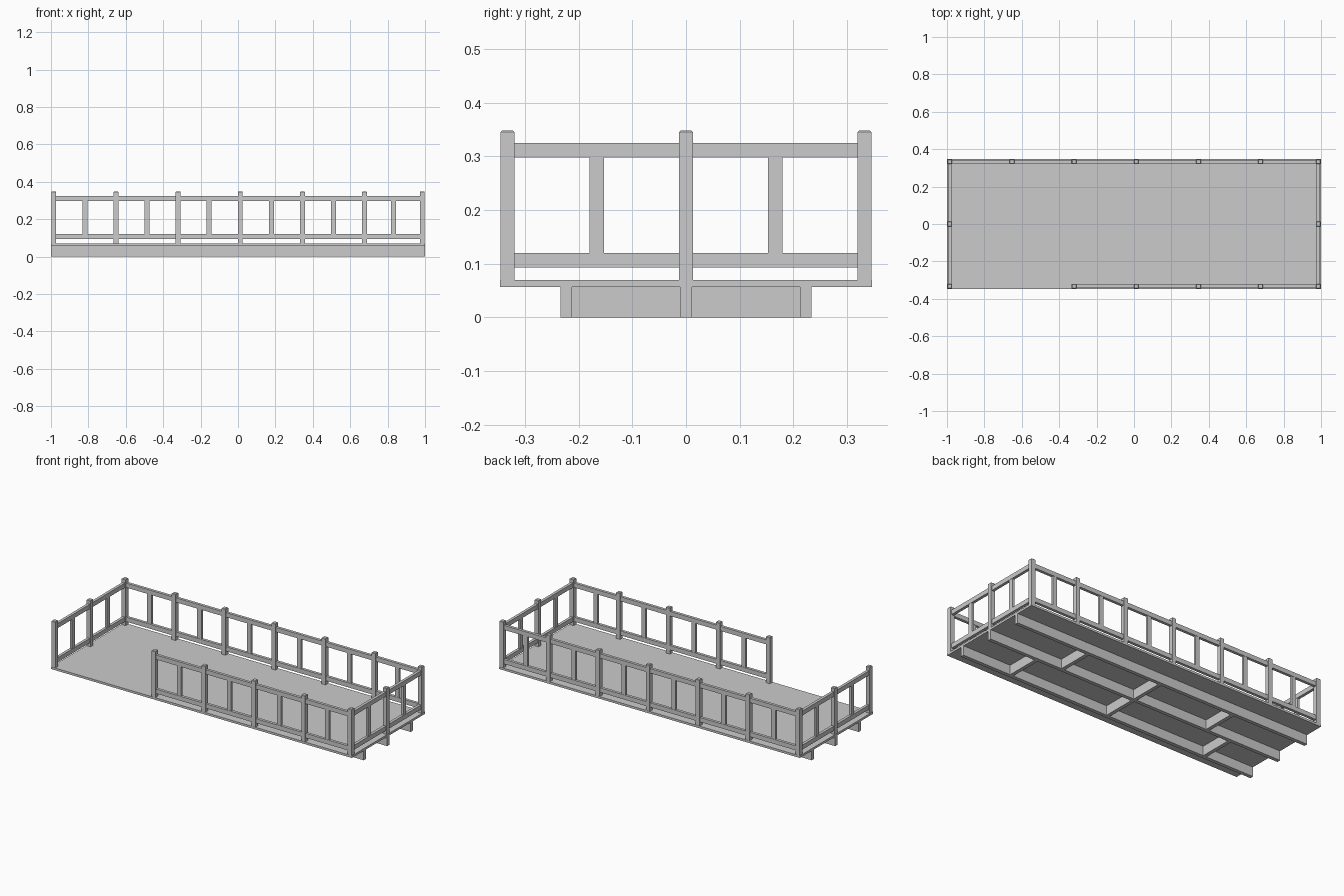
import bpy, bmesh

if "Cube" in bpy.data.objects:
    bpy.data.objects.remove(bpy.data.objects["Cube"])

DECK_TOP = 0.07
DECK_BOTTOM = 0.057
EDGE_X, EDGE_Y = 0.985, 0.333


def box(name, x, y, z, chamfer_top=0.0):
    """Box from (min, max) ranges, optionally with chamfered top edges."""
    bm = bmesh.new()
    bmesh.ops.create_cube(bm, size=1)
    for v in bm.verts:
        for i, (lo, hi) in enumerate((x, y, z)):
            v.co[i] = hi if v.co[i] > 0 else lo
    if chamfer_top:
        edges = [e for e in bm.edges if all(v.co.z > z[1] - 1e-4 for v in e.verts)]
        bmesh.ops.bevel(bm, geom=edges, offset=chamfer_top, segments=1, affect='EDGES')
    mesh = bpy.data.meshes.new(name)
    bm.to_mesh(mesh)
    bm.free()
    obj = bpy.data.objects.new(name, mesh)
    bpy.context.collection.objects.link(obj)
    return obj


def around(c, size):
    return (c - size / 2, c + size / 2)


def post(x, y):
    box("railing_post", around(x, 0.026), around(y, 0.026), (DECK_TOP, 0.348), 0.003)


def railing(name, stops, fixed, along_x):
    """Two rails and one baluster in the middle of each bay."""
    def place(part, span, depth, z):
        across = around(fixed, depth)
        box(name + part, *((span, across) if along_x else (across, span)), z)
    ends = (stops[0], stops[-1])
    place("_top_rail", ends, 0.017, (0.298, 0.325))
    place("_bottom_rail", ends, 0.017, (0.093, 0.12))
    for a, b in zip(stops, stops[1:]):
        place("_baluster", around((a + b) / 2, 0.027), 0.014, (0.12, 0.298))


# Deck platform
box("deck", (-1, 1), (-0.347, 0.347), (DECK_BOTTOM, DECK_TOP))

# Long beams and staggered cross blocks under the deck
for y in (-0.223, 0, 0.223):
    box("floor_beam", (-1, 1), around(y, 0.022), (0, DECK_BOTTOM))
for y, xs in ((0.1115, (-0.5, 0, 0.5)), (-0.1115, (-0.667, 0, 0.667))):
    for x in xs:
        box("cross_block", around(x, 0.022), around(y, 0.201), (0, DECK_BOTTOM))

# Back railing, and front railing with an open entrance on the left
back = [-EDGE_X, -0.652, -0.32, 0.012, 0.345, 0.676, EDGE_X]
railing("back", back, EDGE_Y, True)
railing("front", back[2:], -EDGE_Y, True)
for x in back:
    post(x, EDGE_Y)
for x in [back[0]] + back[2:]:
    post(x, -EDGE_Y)

# End railings with a middle post
for name, x in (("left", -EDGE_X), ("right", EDGE_X)):
    railing(name, [-EDGE_Y, 0, EDGE_Y], x, False)
    post(x, 0)
